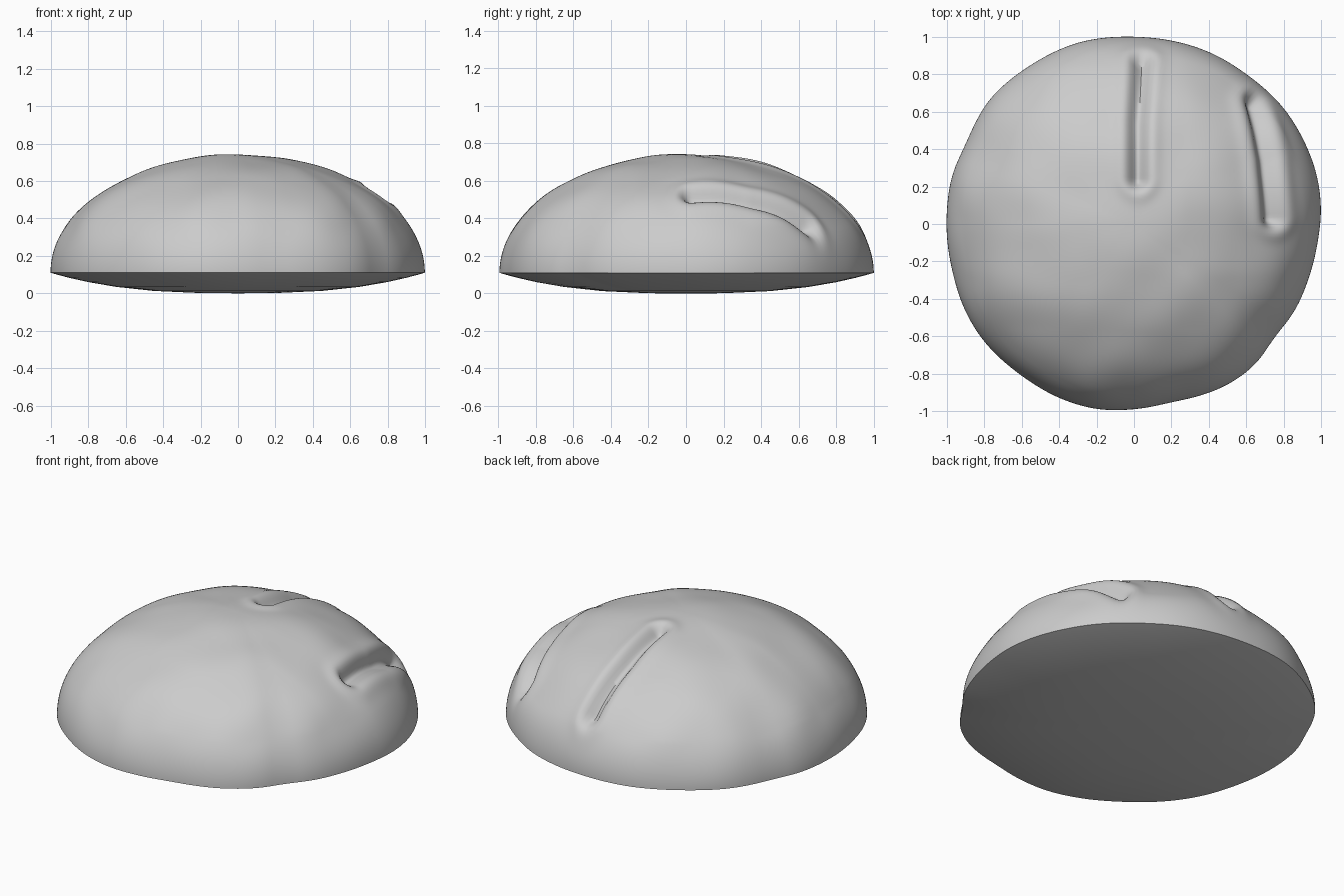
import bpy, bmesh, math
from mathutils import Vector, noise

if "Cube" in bpy.data.objects:
    bpy.data.objects.remove(bpy.data.objects["Cube"], do_unlink=True)

SEGS, RINGS, RIM, HEIGHT = 256, 80, 0.11, 0.63

# Irregular footprint, anticlockwise
OUTLINE = [(1, .07), (.98, .25), (.92, .42), (.8, .62), (.6, .8), (.4, .92), (.2, .98),
           (0, 1), (-.3, .97), (-.55, .85), (-.77, .67), (-.9, .42), (-.97, .27), (-1, .07),
           (-.97, -.25), (-.9, -.47), (-.8, -.63), (-.6, -.81), (-.4, -.93), (-.2, -.99),
           (0, -.99), (.2, -.95), (.5, -.86), (.65, -.75), (.75, -.6), (.85, -.48),
           (.93, -.3), (.98, -.1)]
POLAR = [(math.atan2(y, x) % math.tau, math.hypot(x, y)) for x, y in OUTLINE]
POLAR.sort()
POLAR = [(POLAR[-1][0] - math.tau, POLAR[-1][1])] + POLAR + [(POLAR[0][0] + math.tau, POLAR[0][1])]

# Score marks: path in plan, depth and half width
GROOVES = [([(.02, .24), (.02, .55), (.04, .86)], .055, .042),
           ([(.745, .03), (.715, .35), (.65, .66)], .06, .042)]


def radius(angle):
    for (a, ra), (b, rb) in zip(POLAR, POLAR[1:]):
        if a <= angle <= b:
            return ra + (rb - ra) * (angle - a) / (b - a)
    return 1


def groove_offset(x, y):
    """Cut a soft channel with slightly raised lips along each path."""
    p, total = Vector((x, y)), 0
    for path, depth, width in GROOVES:
        nearest = 9
        for a, b in zip(path, path[1:]):
            a, b = Vector(a), Vector(b)
            t = max(0, min(1, (p - a).dot(b - a) / (b - a).length_squared))
            nearest = min(nearest, (p - a.lerp(b, t)).length)
        total -= depth * math.exp(-(nearest / width) ** 2)
        total += .2 * depth * math.exp(-((nearest - 2 * width) / width) ** 2)
    return total


def dome_point(x, y, r):
    z = HEIGHT * math.sqrt(max(0, 1 - r * r))
    normal = Vector((x, y, z / HEIGHT ** 2)).normalized()
    fade = min(1, (1 - r) * 12)
    lumps = .012 * noise.noise(Vector((x, y, z)) * 3.5)
    return Vector((x, y, RIM + z)) + normal * fade * (groove_offset(x, y) + lumps)


def base_point(x, y, r):
    return Vector((x, y, RIM * r ** 2.7))


bm = bmesh.new()
angles = [math.tau * i / SEGS for i in range(SEGS)]
edge = [radius(a) for a in angles]
edge = [sum(edge[(i + k) % SEGS] for k in range(-3, 4)) / 7 for i in range(SEGS)]


def ring(r, place):
    return [bm.verts.new(place(r * e * math.cos(a), r * e * math.sin(a), r))
            for a, e in zip(angles, edge)]


# Rings from the crown down to the rim, then in under the base
rings = [ring(math.sin(math.pi / 2 * i / RINGS), dome_point) for i in range(1, RINGS + 1)]
rings += [ring(r, base_point) for r in (.985, .96, .9, .8, .65, .45, .2)]
for upper, lower in zip(rings, rings[1:]):
    for i in range(SEGS):
        j = (i + 1) % SEGS
        bm.faces.new((upper[i], lower[i], lower[j], upper[j]))
crown = bm.verts.new(dome_point(0, 0, 0))
bottom = bm.verts.new((0, 0, 0))
for i in range(SEGS):
    j = (i + 1) % SEGS
    bm.faces.new((crown, rings[0][i], rings[0][j]))
    bm.faces.new((bottom, rings[-1][j], rings[-1][i]))

mesh = bpy.data.meshes.new("rounded_loaf")
bm.to_mesh(mesh)
bm.free()
loaf = bpy.data.objects.new("rounded_loaf", mesh)
bpy.context.collection.objects.link(loaf)

# Plain grey surface
grey = bpy.data.materials.new("plain grey")
grey.use_nodes = True
colour = (.6, .6, .6, 1)
grey.diffuse_color = colour
grey.node_tree.nodes["Principled BSDF"].inputs["Base Color"].default_value = colour
mesh.materials.append(grey)

bpy.context.view_layer.objects.active = loaf
loaf.select_set(True)
bpy.ops.object.shade_smooth_by_angle(angle=math.radians(50))
